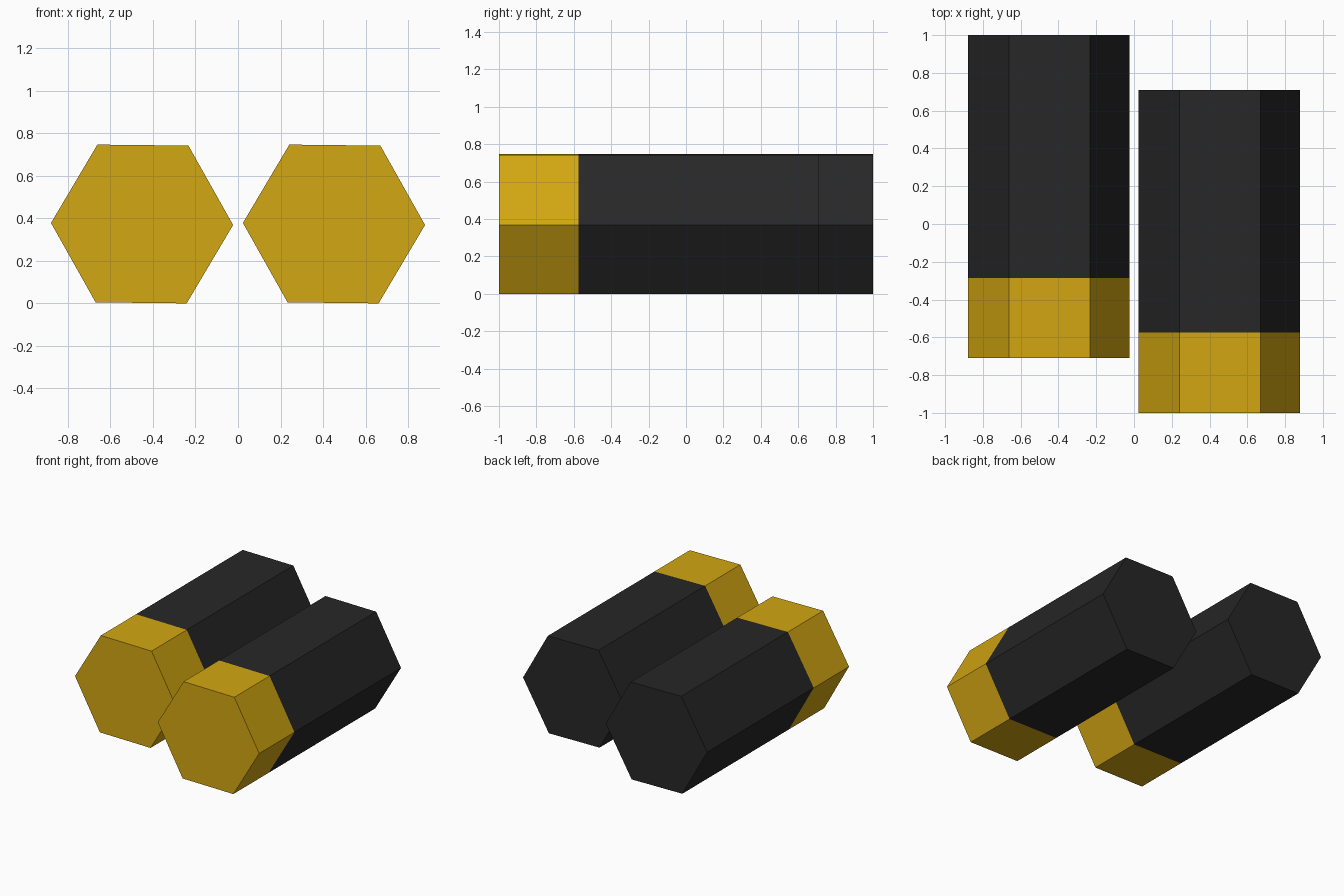
import bpy, bmesh, math

if "Cube" in bpy.data.objects:
    bpy.data.objects.remove(bpy.data.objects["Cube"])


def material(name, rgb):
    m = bpy.data.materials.new(name)
    m.diffuse_color = (*rgb, 1)
    m.use_nodes = True
    m.node_tree.nodes["Principled BSDF"].inputs["Base Color"].default_value = m.diffuse_color
    return m


GOLD = material("gold", (0.65, 0.385, 0.006))
BLACK = material("black", (0.02, 0.02, 0.02))

RADIUS = 0.428
TILT = math.radians(-0.65)   # tiny roll of the hexagon
LENGTH, BAND = 1.71, 0.425   # full length, gold front part


def hex_bar(name, x, y_front):
    """Hexagonal bar along y with a gold front band and black body."""
    bm = bmesh.new()
    z = RADIUS * math.sin(math.radians(60) - TILT)
    rings = []
    for y in (y_front, y_front + BAND, y_front + LENGTH):
        rings.append([bm.verts.new((x + RADIUS * math.cos(k * math.pi / 3 + TILT), y,
                                    z + RADIUS * math.sin(k * math.pi / 3 + TILT)))
                      for k in range(6)])
    bm.faces.new(rings[0])
    bm.faces.new(rings[2]).material_index = 1
    for i in range(2):
        for k in range(6):
            n = (k + 1) % 6
            f = bm.faces.new((rings[i][k], rings[i][n], rings[i + 1][n], rings[i + 1][k]))
            f.material_index = i
    bmesh.ops.recalc_face_normals(bm, faces=bm.faces)
    mesh = bpy.data.meshes.new(name)
    bm.to_mesh(mesh)
    bm.free()
    mesh.materials.append(GOLD)
    mesh.materials.append(BLACK)
    bpy.context.collection.objects.link(bpy.data.objects.new(name, mesh))


# Two staggered bars side by side
hex_bar("left_bar", -0.451, -0.71)
hex_bar("right_bar", 0.451, -1.0)
